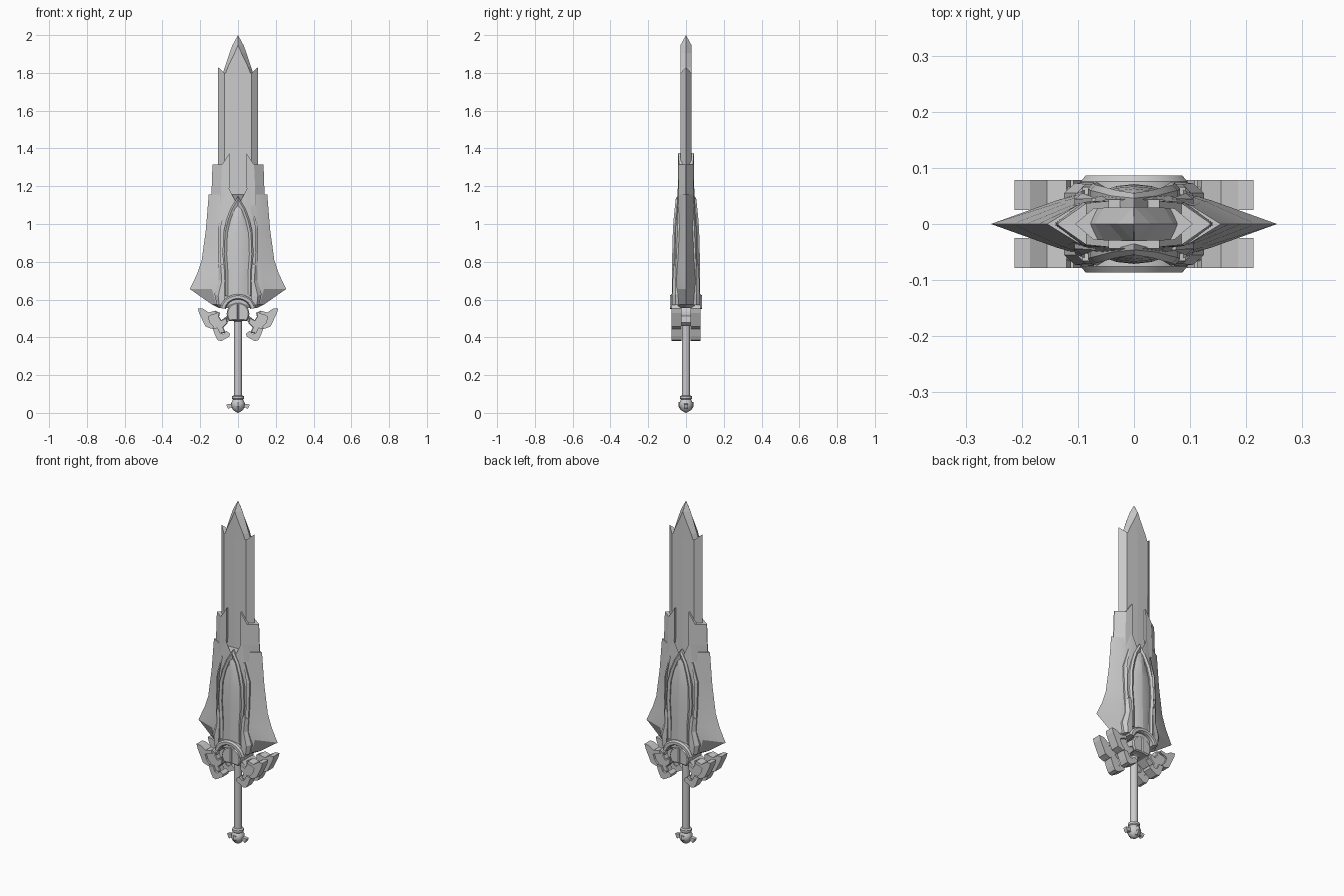
import bpy, bmesh, math
from math import sin, cos, pi, radians


def finish(name, bm, mirror=(False, False), smooth=None):
    bmesh.ops.remove_doubles(bm, verts=bm.verts, dist=0.0002)
    bmesh.ops.recalc_face_normals(bm, faces=bm.faces)
    me = bpy.data.meshes.new(name)
    bm.to_mesh(me)
    bm.free()
    ob = bpy.data.objects.new(name, me)
    bpy.context.collection.objects.link(ob)
    if any(mirror):
        m = ob.modifiers.new("mirror", 'MIRROR')
        m.use_axis = (mirror[0], mirror[1], False)
        m.merge_threshold = 0.0002
    if smooth:
        bpy.ops.object.select_all(action='DESELECT')
        ob.select_set(True)
        bpy.context.view_layer.objects.active = ob
        bpy.ops.object.shade_smooth_by_angle(angle=radians(smooth))
    return ob


def bridge(bm, rings, closed):
    for a, b in zip(rings, rings[1:]):
        n = len(a)
        for i in range(n if closed else n - 1):
            j = (i + 1) % n
            bm.faces.new((a[i], a[j], b[j], b[i]))


def loft(name, sections, smooth=None):
    """Each section is a quarter outline (x, y, z) from the edge to the centre."""
    bm = bmesh.new()
    rings = []
    for s in sections:
        r = s[::-1]
        full = (s + [(-x, y, z) for x, y, z in r] + [(-x, -y, z) for x, y, z in s]
                + [(x, -y, z) for x, y, z in r])
        rings.append([bm.verts.new(p) for p in full])
    bridge(bm, rings, True)
    bm.faces.new(rings[0])
    bm.faces.new(rings[-1])
    return finish(name, bm, smooth=smooth)


def patch(name, rows, base=0.0, smooth=None):
    """Raised relief with side walls, repeated on all four quarters."""
    bm = bmesh.new()
    g = [[bm.verts.new((x, -y, z)) for x, y, z in row] for row in rows]
    bridge(bm, g, False)
    rim = g[0] + [r[-1] for r in g[1:-1]] + g[-1][::-1] + [r[0] for r in g[-2:0:-1]]
    low = [bm.verts.new((v.co.x, -base, v.co.z)) for v in rim]
    bridge(bm, [rim, low], True)
    return finish(name, bm, (True, True), smooth)


def plate(name, pts, y0, y1, bevel=0.0, mirror_y=True):
    """Flat outline in x, z extruded from y0 to y1, repeated by mirroring."""
    bm = bmesh.new()
    rings = [[bm.verts.new((x, -y, z)) for x, z in pts] for y in (y0, y1)]
    bridge(bm, rings, True)
    bm.faces.new(rings[0])
    front = bm.faces.new(rings[1])
    if bevel:
        bmesh.ops.recalc_face_normals(bm, faces=bm.faces)
        bmesh.ops.bevel(bm, geom=list(front.edges), offset=bevel, segments=1, affect='EDGES')
    return finish(name, bm, (True, mirror_y))


def lathe(name, prof, seg=16):
    bm = bmesh.new()
    rings = [[bm.verts.new((r * cos(2 * pi * i / seg), r * sin(2 * pi * i / seg), z))
              for i in range(seg)] for r, z in prof]
    bridge(bm, rings, True)
    return finish(name, bm, smooth=35)


# blade: hexagonal body with raised shoulders, then the point
loft("blade_body", [
    [(.105, 0, .6), (.07, .028, .6), (0, .03, .6)],
    [(.105, 0, 1.83), (.072, .028, 1.80), (0, .03, 1.80)]])
loft("blade_tip", [
    [(.082, 0, 1.79), (.068, .028, 1.79), (0, .03, 1.79)],
    [(.07, 0, 1.83), (.054, .029, 1.83), (0, .03, 1.83)],
    [(.045, 0, 1.905), (.018, .03, 1.905), (0, .03, 1.905)],
    [(.03, 0, 1.945), (.001, .03, 1.945), (0, .03, 1.945)],
    [(0, 0, 2.0)] * 3])

# sleeve plates around the blade
patch("upper_sleeve", [
    [(.045, .041, 1.375), (.085, .037, 1.315), (.135, .002, 1.315)],
    [(.045, .043, 1.2), (.09, .039, 1.2), (.139, .002, 1.2)],
    [(.06, .043, 1.1), (.09, .039, 1.1), (.141, .002, 1.1)]])

# flared lower blade: z, edge x, middle x/y, flat x/y
flare = [(.97, .170, .110, .034, .06, .052), (.81, .192, .118, .038, .065, .058),
         (.735, .217, .128, .040, .07, .06), (.656, .255, .138, .042, .07, .062),
         (.575, .140, .115, .038, .07, .062), (.555, .10, .09, .03, .06, .05)]
loft("flared_guard_blade",
     [[(.155, 0, 1.155), (.1, .034, 1.155), (.048, .044, 1.19), (0, .044, 1.09)]] +
     [[(e, 0, z), (mx, my, z), (fx, fy, z), (0, fy, z)] for z, e, mx, my, fx, fy in flare],
     smooth=20)

# pointed arch frame and its domed core: z, half width, height
arch = [(1.08, .040, .060), (1.02, .062, .066), (.95, .078, .070),
        (.84, .082, .073), (.73, .074, .074), (.62, .074, .074)]
patch("arch_frame",
      [[(0, .046, 1.147), (0, .055, 1.132), (0, .05, 1.095)]] +
      [[(w, y - .010, z), (w - .009, y, z), (w - .022, y - .008, z)] for z, w, y in arch],
      base=.03, smooth=20)
patch("arch_core",
      [[(0, .045, 1.10), (0, .048, 1.10), (0, .05, 1.10)]] +
      [[(w - .02, y - .016, z), (w * .4, y - .006, z), (0, y - .003, z)] for z, w, y in arch],
      base=.03, smooth=30)

# ribs running beside the arch, and lower cheek plates
patch("side_rib", [
    [(.068, .046, 1.09), (.075, .046, 1.09)],
    [(.092, .055, .98), (.106, .044, .98)],
    [(.094, .058, .85), (.106, .050, .85)],
    [(.086, .062, .76), (.104, .054, .76)]], base=.03)
patch("cheek_plate", [
    [(.074, .066, .79), (.092, .066, .785), (.104, .052, .77)],
    [(.070, .071, .70), (.086, .071, .70), (.102, .055, .70)],
    [(.072, .075, .62), (.105, .073, .62), (.125, .055, .63)],
    [(.072, .075, .57), (.100, .073, .57), (.112, .055, .57)]], base=.03)

# half ring over the hub
ring = []
for i in range(9):
    a = radians(90 - i * 10)
    ring.append([(r * cos(a), y, .54 + r * sin(a) * .92)
                 for r, y in ((.096, .076), (.088, .086), (.072, .086), (.066, .078))])
patch("hub_ring", ring, base=.03, smooth=25)

# round hub with a flattened bottom
hub = [(0, .49), (.036, .487)] + [(.06 * cos(radians(a)), .525 + .06 * sin(radians(a)))
                                 for a in range(-40, 91, 13)]
plate("hub", hub[:-1] + [(0, .585)], 0, .066, .006)

# guard wings: inner body, raised outer feather, lower claw, arm
plate("guard_wing_body", [
    (.185, .525), (.165, .462), (.135, .448), (.115, .415), (.065, .425), (.078, .452),
    (.055, .475), (.06, .505), (.088, .492), (.1, .51), (.096, .53), (.12, .541), (.15, .528)],
    .03, .066, .004)
plate("guard_feather", [
    (.213, .554), (.207, .53), (.172, .457), (.14, .445), (.127, .455), (.148, .478),
    (.158, .508), (.14, .518), (.112, .525), (.12, .541), (.155, .532), (.185, .552)],
    .025, .078)
plate("guard_claw", [
    (.135, .447), (.12, .408), (.108, .385), (.088, .38), (.045, .405), (.042, .42),
    (.062, .434), (.078, .418), (.095, .424), (.108, .452)], .025, .078)
plate("guard_arm", [(.02, .50), (.045, .488), (.085, .46), (.105, .478), (.075, .5), (.03, .535)],
      0, .05)

# grip and pommel
lathe("grip", [(0, .085), (.022, .085), (.022, .485), (.03, .49), (.03, .575), (0, .575)])
lathe("pommel", [(0, 0), (.014, .006), (.028, .018), (.036, .036), (.036, .052), (.029, .066),
                 (.026, .07), (.031, .075), (.031, .088), (.023, .093), (0, .093)])
plate("pommel_fin", [(.02, .05), (.04, .048), (.062, .045), (.058, .032), (.05, .02), (.043, .028),
                     (.02, .025)], 0, .011)
patch("pommel_spine", [[(0, .039, .058), (.009, .036, .058)], [(0, .041, .035), (.009, .037, .035)],
                       [(0, .026, .012), (.007, .022, .012)]])
